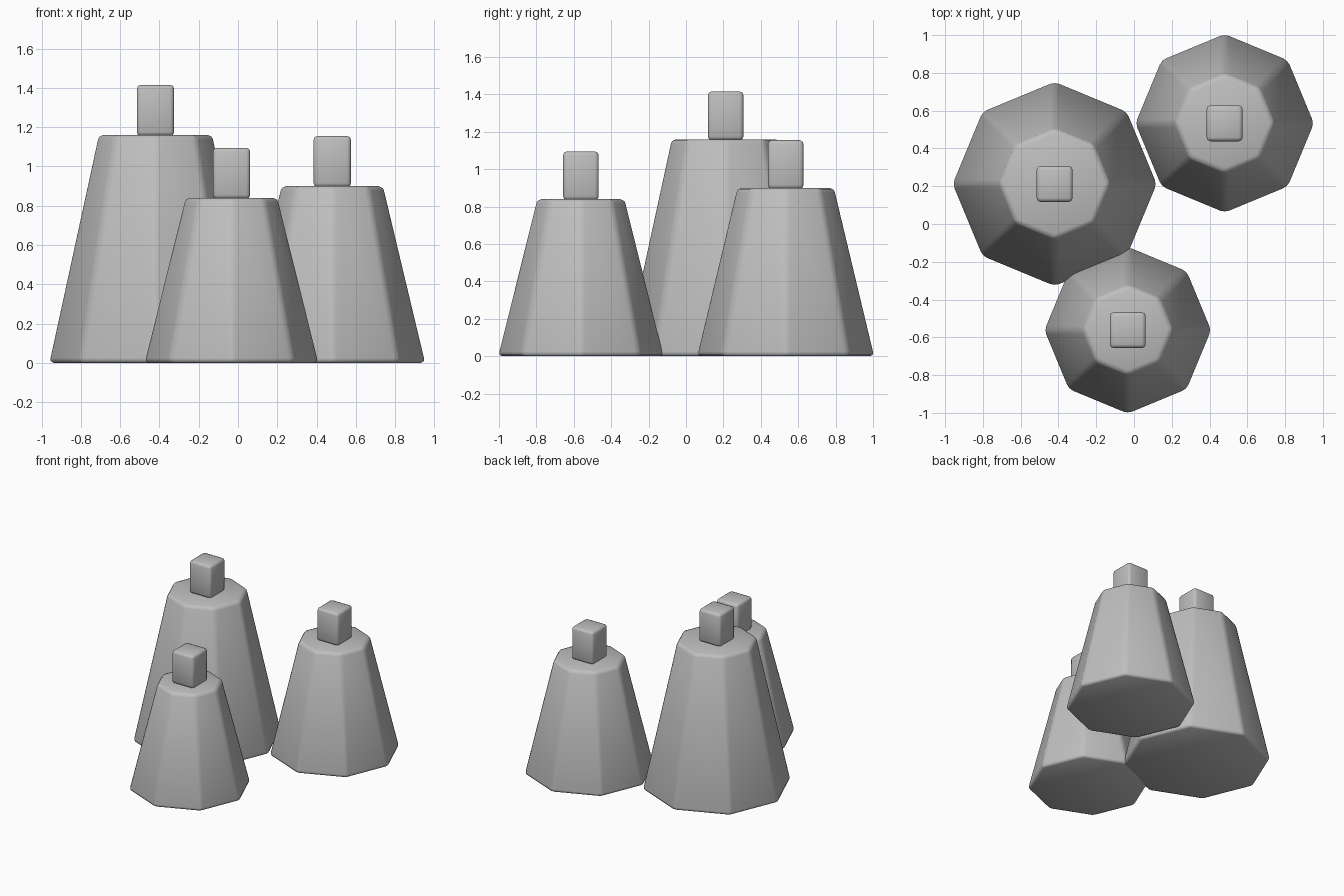
import bpy

if "Cube" in bpy.data.objects:
    bpy.data.objects.remove(bpy.data.objects["Cube"])

# One plain grey for everything
grey = bpy.data.materials.new("stone_grey")
grey.diffuse_color = (0.52, 0.52, 0.52, 1.0)
grey.use_nodes = True
grey.node_tree.nodes["Principled BSDF"].inputs["Base Color"].default_value = grey.diffuse_color


def finish(obj, name, width):
    """Name, colour, chamfer the edges and shade smooth."""
    obj.name = name
    obj.data.materials.append(grey)
    bpy.ops.object.shade_smooth()
    bevel = obj.modifiers.new("chamfer", "BEVEL")
    bevel.width = width
    bevel.segments = 2
    bevel.limit_method = 'ANGLE'
    bevel.angle_limit = 0.5


def peak(name, x, y, r_base, r_top, height):
    # Eight-sided tapered body with corners on the axes
    bpy.ops.mesh.primitive_cone_add(vertices=8, radius1=r_base, radius2=r_top,
                                    depth=height, location=(x, y, height / 2))
    finish(bpy.context.object, name + "_body", 0.025)
    # Small block standing on the flat top
    bpy.ops.mesh.primitive_cube_add(size=1, location=(x, y, height + 0.125))
    block = bpy.context.object
    for v in block.data.vertices:
        v.co.x *= 0.19
        v.co.y *= 0.19
        v.co.z *= 0.26
    finish(block, name + "_block", 0.02)


# Tall, middle and small peaks
peak("tall_peak", -0.42, 0.212, 0.545, 0.293, 1.16)
peak("middle_peak", 0.48, 0.533, 0.478, 0.263, 0.90)
peak("small_peak", -0.033, -0.562, 0.447, 0.238, 0.84)
